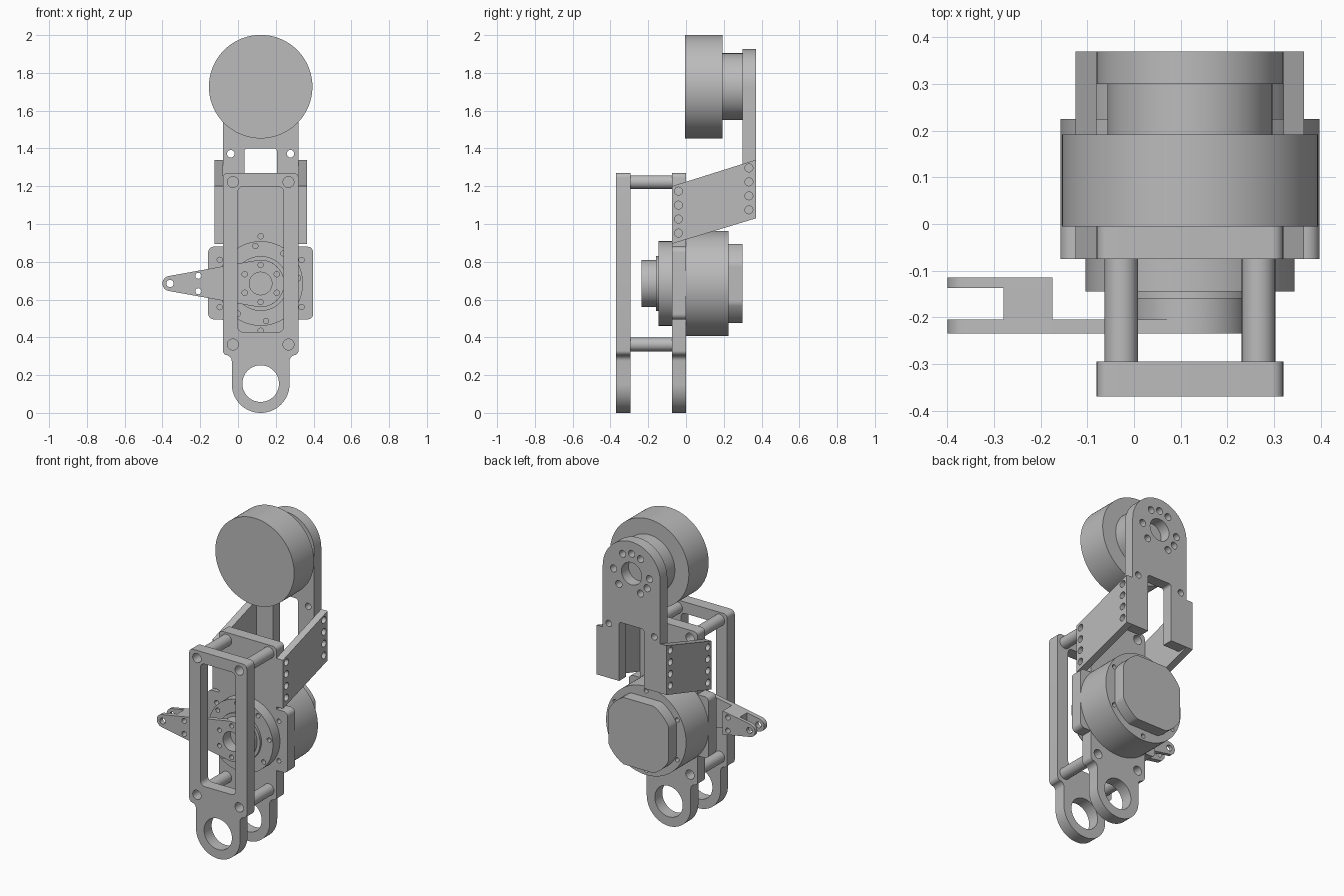
import bpy, bmesh
from math import sin, cos, pi, radians, asin, atan2, sqrt
from mathutils import Matrix, Vector

if "Cube" in bpy.data.objects:
    bpy.data.objects.remove(bpy.data.objects["Cube"])

metal = bpy.data.materials.new("plain grey")
metal.use_nodes = True
GREY = (0.5, 0.5, 0.5, 1)
metal.diffuse_color = GREY
metal.node_tree.nodes["Principled BSDF"].inputs["Base Color"].default_value = GREY

CX = 0.12        # axis shared by the whole mechanism
MOTOR_Z = 0.685  # lower motor axis
HEAD_Z = 1.727   # upper motor axis
FRONT = Matrix(((1, 0, 0, 0), (0, 0, -1, 0), (0, 1, 0, 0), (0, 0, 0, 1)))
SIDE = Matrix(((0, 0, 1, 0), (1, 0, 0, 0), (0, 1, 0, 0), (0, 0, 0, 1)))


def circle(x, z, r, n=64):
    return [(x + r * cos(2 * pi * i / n), z + r * sin(2 * pi * i / n)) for i in range(n)]


def ring(x, z, radius, r, angles):
    return [circle(x + radius * cos(radians(a)), z + radius * sin(radians(a)), r, 20)
            for a in angles]


def rounded(corners):
    """Polygon from (x, z, radius) corners, each rounded by its radius."""
    pts = []
    for i, (x, z, r) in enumerate(corners):
        p = Vector((x, z))
        if not r:
            pts.append((x, z))
            continue
        a = (Vector(corners[i - 1][:2]) - p).normalized()
        b = (Vector(corners[(i + 1) % len(corners)][:2]) - p).normalized()
        half = a.angle(b) / 2
        c = p + (a + b).normalized() * (r / sin(half))
        s, e = p + a * (r / sin(half) * cos(half)) - c, p + b * (r / sin(half) * cos(half)) - c
        start = atan2(s.y, s.x)
        sweep = (atan2(e.y, e.x) - start + pi) % (2 * pi) - pi
        n = 24 if r > 0.1 else 6
        pts += [(c.x + r * cos(start + sweep * k / n), c.y + r * sin(start + sweep * k / n))
                for k in range(n + 1)]
    return pts


def box(x0, x1, z0, z1, r=0):
    return rounded([(x0, z0, r), (x1, z0, r), (x1, z1, r), (x0, z1, r)])


def symmetric(half):
    """Closed outline from a right half of (offset, z, radius), bottom to top."""
    return rounded([(CX + d, z, r) for d, z, r in half]
                   + [(CX - d, z, r) for d, z, r in reversed(half)])


def slab(name, outline, lo, hi, holes=(), plane=FRONT):
    """Flat outline with holes, extruded from lo to hi across its plane."""
    cu = bpy.data.curves.new(name, "CURVE")
    cu.dimensions, cu.fill_mode = "2D", "BOTH"
    cu.extrude = (hi - lo) / 2
    for pts in [outline, *holes]:
        sp = cu.splines.new("POLY")
        sp.points.add(len(pts) - 1)
        for point, (u, v) in zip(sp.points, pts):
            point.co = (u, v, 0, 1)
        sp.use_cyclic_u = True
    ob = bpy.data.objects.new(name, cu)
    bpy.context.collection.objects.link(ob)
    bpy.ops.object.select_all(action="DESELECT")
    ob.select_set(True)
    bpy.context.view_layer.objects.active = ob
    bpy.ops.object.convert(target="MESH")
    ob = bpy.context.object
    shift = Vector(((lo + hi) / 2, 0, 0) if plane is SIDE else (0, (lo + hi) / 2, 0))
    bm = bmesh.new()
    bm.from_mesh(ob.data)
    bmesh.ops.remove_doubles(bm, verts=bm.verts, dist=1e-5)
    bmesh.ops.transform(bm, matrix=Matrix.Translation(shift) @ plane, verts=bm.verts)
    bmesh.ops.recalc_face_normals(bm, faces=bm.faces)
    bm.to_mesh(ob.data)
    bm.free()
    ob.data.materials.clear()
    ob.data.materials.append(metal)
    bpy.ops.object.shade_smooth_by_angle(angle=radians(30))
    return ob


# Front and rear side plates, each with a round lug at the foot
post_spots = [(CX + s * 0.147, z) for s in (-1, 1) for z in (0.362, 1.222)]
post_holes = [circle(x, z, 0.029, 28) for x, z in post_spots]
lug_hole = circle(CX, 0.155, 0.097)
foot = [(0.153, 0, 0.1529), (0.153, 0.305, 0.03), (0.2, 0.305, 0.025)]
top = [(0.2, 1.27, 0.025)]
wings = [(0.2, 0.495, 0), (0.278, 0.495, 0.03), (0.278, 0.88, 0.03), (0.2, 0.88, 0)]
window = box(CX - 0.122, CX + 0.122, 0.428, 1.198, 0.03)
hexes = range(30, 390, 60)
slab("front_plate", symmetric(foot + top), -0.37, -0.295, [lug_hole, window] + post_holes)
slab("rear_plate", symmetric(foot + wings + top), -0.075, 0,
     [lug_hole] + post_holes + ring(CX, MOTOR_Z, 0.25, 0.014, hexes))

# Spacer posts between the plates
for i, (x, z) in enumerate(post_spots):
    slab(f"spacer_post_{i + 1}", circle(x, z, 0.036, 32), -0.295, -0.075)

# Lower motor: body, screw rim and flat-sided end cap
slab("motor_body", circle(CX, MOTOR_Z, 0.278, 96), 0, 0.195)
slab("motor_rim", circle(CX, MOTOR_Z, 0.278, 96), 0.195, 0.225,
     ring(CX, MOTOR_Z, 0.25, 0.014, hexes))
cap = [(CX + max(-0.21, min(0.21, x)), MOTOR_Z + max(-0.21, min(0.21, z)))
       for x, z in circle(0, 0, 0.235, 96)]
slab("motor_cap", cap, 0.225, 0.3)

# Output side of the lower motor
slab("output_flange_base", circle(CX, MOTOR_Z, 0.224, 96), -0.115, -0.075)
slab("output_flange", circle(CX, MOTOR_Z, 0.224, 96), -0.145, -0.115,
     ring(CX, MOTOR_Z, 0.2, 0.014, range(8, 368, 45)))
slab("output_step", circle(CX, MOTOR_Z, 0.145), -0.16, -0.145)
hub_holes = [circle(CX, MOTOR_Z, 0.06, 40)] + ring(CX, MOTOR_Z, 0.098, 0.014, hexes)
slab("output_hub", circle(CX, MOTOR_Z, 0.125), -0.205, -0.16, hub_holes)

# Crank lever, tapering from the hub to a forked tip
TIP_X, TIP_R, HUB_R = -0.36, 0.04, 0.125
lean = pi / 2 - asin((HUB_R - TIP_R) / (CX - TIP_X))


def arc(x, r, a0, a1, n=32):
    return [(x + r * cos(a0 + (a1 - a0) * i / n), MOTOR_Z + r * sin(a0 + (a1 - a0) * i / n))
            for i in range(n + 1)]


def half_width(x):
    slope = (HUB_R - TIP_R) / sqrt((CX - TIP_X) ** 2 - (HUB_R - TIP_R) ** 2)
    return TIP_R / sin(lean) + (x - TIP_X) * slope


tip = arc(TIP_X, TIP_R, pi - lean, pi + lean)
end, root = -0.175, -0.28
edge = [(end, MOTOR_Z - half_width(end)), (end, MOTOR_Z + half_width(end))]
fork_holes = [circle(-0.21, MOTOR_Z + s * 0.041, 0.016, 20) for s in (-1, 1)]
tip_hole = circle(TIP_X, MOTOR_Z, 0.019, 24)
slab("lever_arm", tip + arc(CX, HUB_R, -(pi - lean), pi - lean), -0.235, -0.205,
     [tip_hole] + fork_holes + hub_holes)
slab("lever_block", [(root, MOTOR_Z + half_width(root)), (root, MOTOR_Z - half_width(root))] + edge,
     -0.205, -0.137, fork_holes)
slab("lever_fork", tip + edge, -0.137, -0.115, [tip_hole] + fork_holes)

# Slanted side brackets joining the rear plate to the upper arm
bracket = [(-0.075, 0.895), (0.37, 1.03), (0.37, 1.34), (-0.075, 1.2)]
bolts = [circle(y, z + k * 0.074, 0.021, 24)
         for y, z in ((-0.04, 0.952), (0.333, 1.075)) for k in range(4)]
for name, x in (("left_bracket", CX + 0.2), ("right_bracket", CX - 0.245)):
    slab(name, bracket, x, x + 0.045, bolts, SIDE)

# Upper arm: two legs below a round head
arm = symmetric([(0.086, 1.4, 0.015), (0.086, 1.03, 0), (0.2, 1.03, 0), (0.2, 1.927, 0.1999)])
arm_holes = [circle(CX + s * 0.158, 1.372, 0.02, 24) for s in (-1, 1)]
head_ring = ring(CX, HEAD_Z, 0.125, 0.022, (0, 60, 90, 120, 180, 210, 240, 315))
slab("upper_arm", arm, 0.3, 0.37, [circle(CX, HEAD_Z, 0.07, 40)] + arm_holes + head_ring)

# Upper motor drum and its neck
slab("head_neck", circle(CX, HEAD_Z, 0.177), 0.192, 0.3)
slab("head_drum", circle(CX, HEAD_Z, 0.274, 96), -0.005, 0.192)
